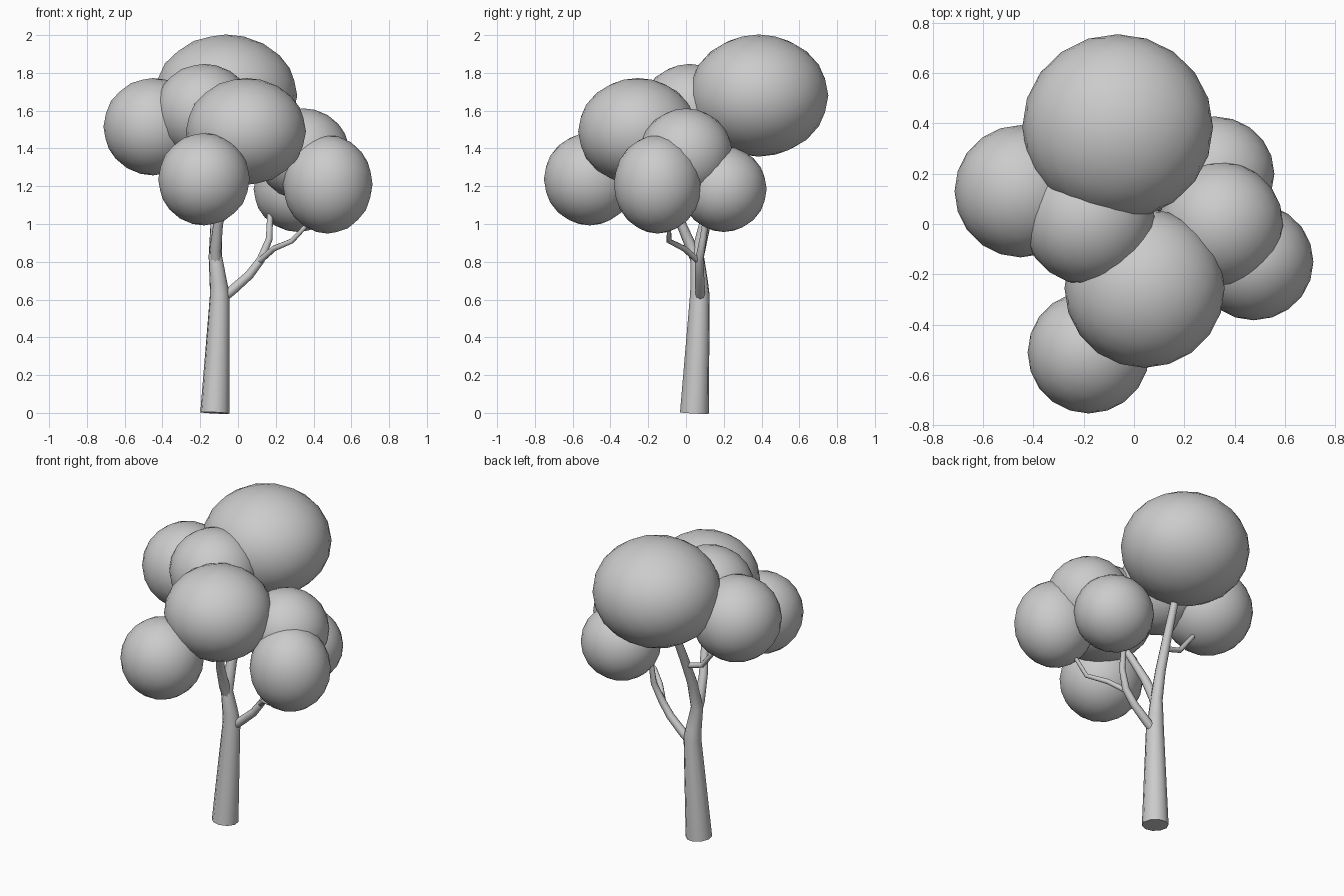
import bpy
from math import radians


def smooth(obj, angle=50):
    bpy.ops.object.select_all(action='DESELECT')
    obj.select_set(True)
    bpy.context.view_layer.objects.active = obj
    bpy.ops.object.shade_smooth_by_angle(angle=radians(angle))


def limb(name, pts, sides=10):
    """Tapered tube through (x, y, z, radius) points."""
    cu = bpy.data.curves.new(name, 'CURVE')
    cu.dimensions = '3D'
    cu.bevel_depth = 1.0
    cu.bevel_resolution = sides // 2 - 2
    cu.use_fill_caps = True
    sp = cu.splines.new('POLY')
    sp.points.add(len(pts) - 1)
    for p, (x, y, z, r) in zip(sp.points, pts):
        p.co = (x, y, z, 1)
        p.radius = r
    obj = bpy.data.objects.new(name, cu)
    bpy.context.collection.objects.link(obj)
    bpy.ops.object.select_all(action='DESELECT')
    obj.select_set(True)
    bpy.context.view_layer.objects.active = obj
    bpy.ops.object.convert(target='MESH')
    smooth(bpy.context.view_layer.objects.active)


def foliage(name, centre, radii):
    """Rounded leaf clump."""
    bpy.ops.mesh.primitive_ico_sphere_add(subdivisions=3, radius=1.01, location=centre)
    obj = bpy.context.object
    obj.name = name
    obj.scale = radii
    bpy.ops.object.transform_apply(location=False, rotation=False, scale=True)
    smooth(obj)


# Trunk, running on into the back limb
limb("trunk", [(-0.123, 0.045, 0, 0.078), (-0.122, 0.046, 0.02, 0.077),
               (-0.097, 0.073, 0.63, 0.052), (-0.105, 0.07, 0.70, 0.046),
               (-0.12, 0.06, 0.83, 0.036), (-0.115, 0.10, 1.0, 0.031),
               (-0.105, 0.17, 1.18, 0.027), (-0.09, 0.27, 1.42, 0.022)])

# Branches and twigs
limb("front_branch", [(-0.115, 0.065, 0.78, 0.03), (-0.12, 0.035, 0.86, 0.031),
                      (-0.105, -0.025, 1.0, 0.026), (-0.06, -0.11, 1.18, 0.022),
                      (0.0, -0.18, 1.32, 0.018)], 8)
limb("left_twig", [(-0.11, 0.15, 1.13, 0.018), (-0.22, 0.15, 1.16, 0.016),
                   (-0.32, 0.15, 1.29, 0.014)], 8)
limb("right_branch", [(-0.08, 0.075, 0.61, 0.026), (-0.03, 0.075, 0.65, 0.026),
                      (0.06, 0.072, 0.73, 0.024), (0.12, 0.07, 0.81, 0.022),
                      (0.165, 0.09, 0.92, 0.018), (0.17, 0.11, 1.05, 0.016),
                      (0.22, 0.14, 1.12, 0.014)], 8)
limb("right_twig", [(0.11, 0.07, 0.80, 0.017), (0.19, -0.01, 0.87, 0.016),
                    (0.285, -0.09, 0.91, 0.014), (0.36, -0.09, 0.99, 0.012),
                    (0.40, -0.11, 1.06, 0.012)], 8)

# Leaf clumps
for name, c, r in [
    ("crown_back", (-0.065, 0.385, 1.68), (0.375, 0.365, 0.32)),
    ("crown_left", (-0.45, 0.13, 1.515), (0.26, 0.26, 0.255)),
    ("crown_middle", (-0.18, 0.02, 1.595), (0.26, 0.26, 0.25)),
    ("crown_front", (0.042, -0.255, 1.49), (0.315, 0.313, 0.28)),
    ("crown_low_front", (-0.18, -0.51, 1.237), (0.24, 0.24, 0.242)),
    ("crown_right", (0.345, 0.0, 1.37), (0.245, 0.245, 0.24)),
    ("crown_low_right", (0.475, -0.15, 1.21), (0.235, 0.23, 0.258)),
    ("crown_low_back", (0.32, 0.2, 1.185), (0.235, 0.225, 0.225)),
]:
    foliage(name, c, r)
